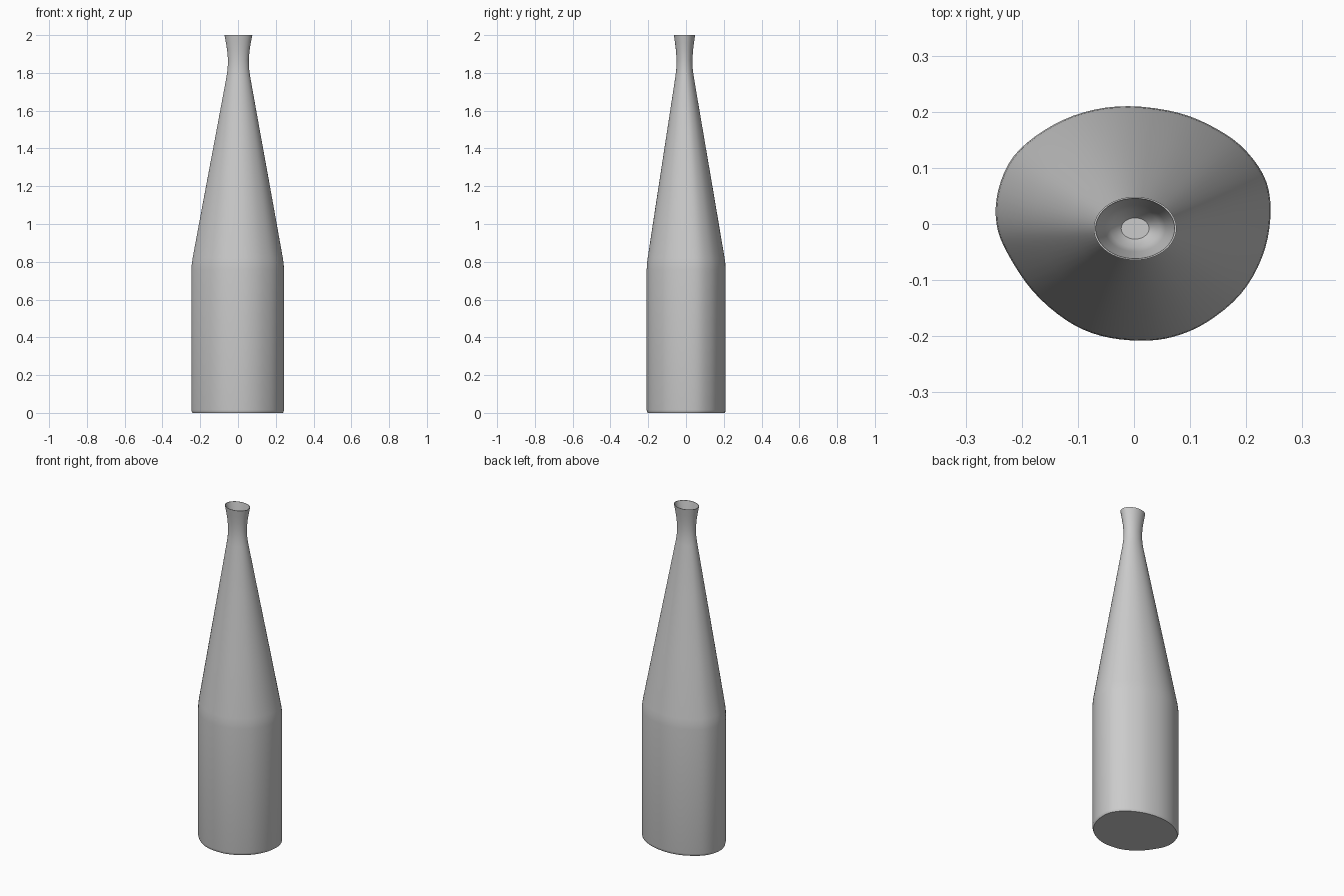
import bpy, bmesh, math
from mathutils import Vector

cube = bpy.data.objects.get("Cube")
if cube:
    bpy.data.objects.remove(cube, do_unlink=True)

# Body cross-section, in thousandths, counter-clockwise from +x
OUTLINE = [(243, 10), (236, 75), (200, 130), (150, 168), (80, 198), (-10, 210),
           (-90, 199), (-160, 167), (-215, 120), (-242, 60), (-245, 0),
           (-225, -53), (-180, -120), (-120, -172), (-60, -199), (10, -208),
           (70, -201), (130, -175), (190, -125), (228, -60)]
STEPS = 4
NECK_CENTRE = Vector((0.002, -0.008))
NECK_RADII = (0.055, 0.042)

# Height, blend from neck oval to body outline, scale about the neck axis
PROFILE = [(0, 0.97, 1), (0.006, 0.99, 1), (0.015, 1, 1), (0.76, 1, 1),
           (0.79, 0.99, 1), (0.82, 0.967, 1), (1.15, 0.65, 1), (1.5, 0.31, 1),
           (1.78, 0.04, 1), (1.82, 0.01, 1), (1.87, 0, 1), (1.92, 0, 1.08),
           (1.96, 0, 1.2), (2, 0, 1.34),
           # inner wall of the mouth
           (2, 0, 1.28), (1.96, 0, 1.12), (1.92, 0, 0.98), (1.88, 0, 0.8),
           (1.86, 0, 0.45)]


def smooth_loop(points, steps):
    """Closed Catmull-Rom curve through the points."""
    pts = [Vector(p) / 1000 for p in points]
    count = len(pts)
    loop = []
    for i in range(count):
        a, b, c, d = (pts[(i + k) % count] for k in (-1, 0, 1, 2))
        for s in range(steps):
            t = s / steps
            loop.append(b + (c - a) * (t / 2)
                        + (a - b * 2.5 + c * 2 - d / 2) * t ** 2
                        + (b * 3 - a - c * 3 + d) * (t ** 3 / 2))
    return loop


def section(body, blend, scale):
    """One ring between the neck oval and the body outline."""
    ring = []
    for p in body:
        angle = math.atan2(p.y, p.x)
        oval = Vector((NECK_RADII[0] * math.cos(angle),
                       NECK_RADII[1] * math.sin(angle)))
        neck = NECK_CENTRE + oval * scale
        ring.append(neck.lerp(p, blend))
    return ring


def build_bottle():
    body = smooth_loop(OUTLINE, STEPS)
    count = len(body)
    bm = bmesh.new()
    rings = []
    for z, blend, scale in PROFILE:
        rings.append([bm.verts.new((p.x, p.y, z))
                      for p in section(body, blend, scale)])
    for low, high in zip(rings, rings[1:]):
        for i in range(count):
            j = (i + 1) % count
            bm.faces.new((low[i], low[j], high[j], high[i]))
    # flat base and floor of the mouth
    bm.faces.new(list(reversed(rings[0])))
    bm.faces.new(rings[-1])
    bmesh.ops.recalc_face_normals(bm, faces=bm.faces)
    mesh = bpy.data.meshes.new("bottle")
    bm.to_mesh(mesh)
    bm.free()
    obj = bpy.data.objects.new("bottle", mesh)
    bpy.context.collection.objects.link(obj)
    return obj


def make_material(name, colour):
    mat = bpy.data.materials.new(name)
    mat.use_nodes = True
    mat.diffuse_color = colour
    for node in mat.node_tree.nodes:
        if node.type == "BSDF_PRINCIPLED":
            node.inputs["Base Color"].default_value = colour
    return mat


bottle = build_bottle()
bottle.data.materials.append(make_material("light grey", (0.6, 0.6, 0.6, 1)))
bpy.ops.object.select_all(action="DESELECT")
bottle.select_set(True)
bpy.context.view_layer.objects.active = bottle
bpy.ops.object.shade_smooth_by_angle(angle=math.radians(35))
